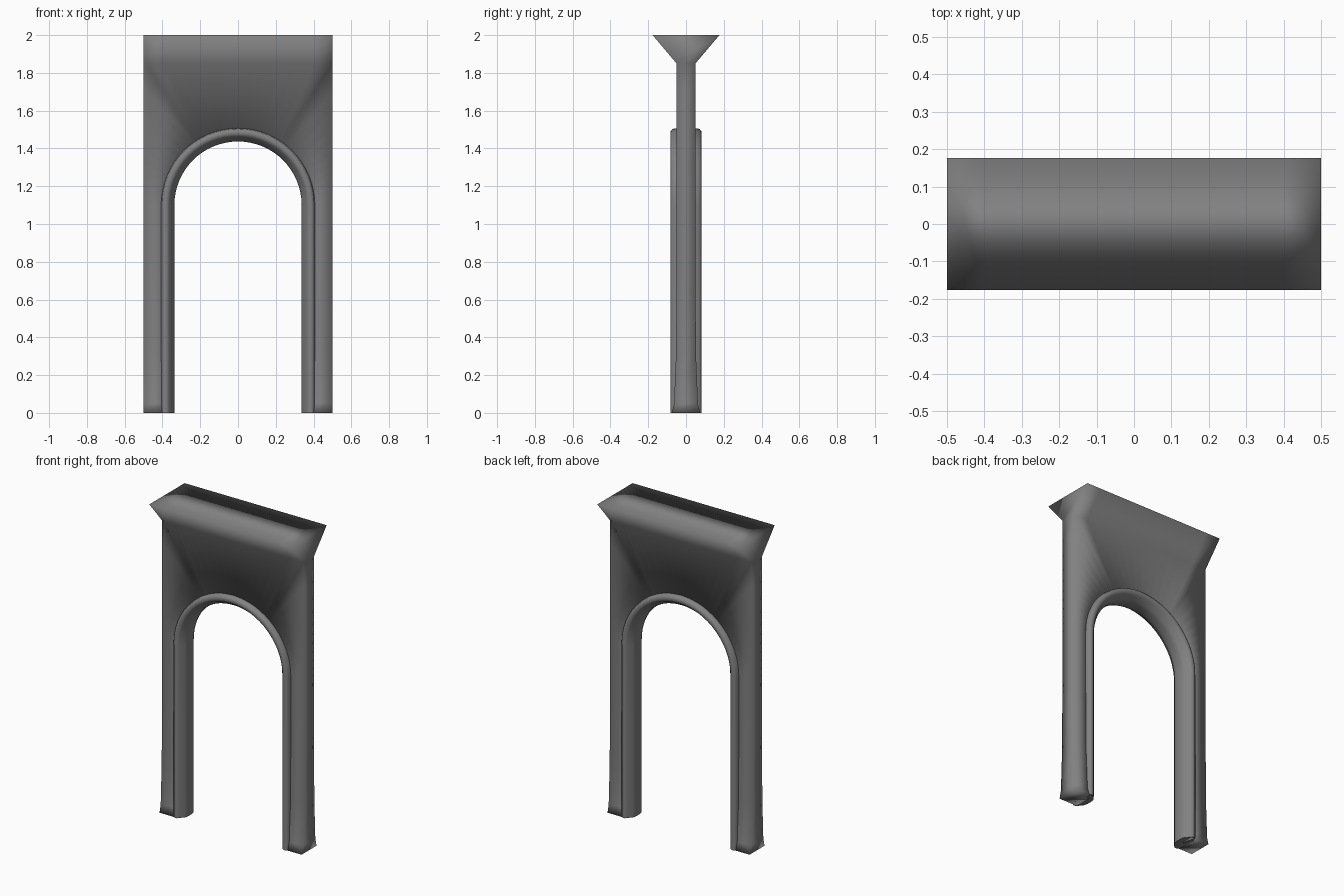
import bpy, bmesh
from math import sin, cos, pi

cube = bpy.data.objects.get("Cube")
if cube:
    bpy.data.objects.remove(cube, do_unlink=True)

stone = bpy.data.materials.new("grey stone")
stone.use_nodes = True
GREY = (0.22, 0.22, 0.22, 1)
stone.diffuse_color = GREY
stone.node_tree.nodes["Principled BSDF"].inputs["Base Color"].default_value = GREY

SPRING, SIDE, NECK, TOP = 1.1, 0.5, 1.85, 2.0
SEGMENTS = 32


def finish(bm, name):
    bmesh.ops.recalc_face_normals(bm, faces=bm.faces)
    mesh = bpy.data.meshes.new(name)
    bm.to_mesh(mesh)
    bm.free()
    mesh.materials.append(stone)
    obj = bpy.data.objects.new(name, mesh)
    bpy.context.collection.objects.link(obj)
    return obj


def skin(bm, rings):
    """Join consecutive closed rings of vertices with quads."""
    for a, b in zip(rings, rings[1:]):
        for i in range(len(a)):
            j = (i + 1) % len(a)
            bm.faces.new((a[i], a[j], b[j], b[i]))


def to_rectangle(angle):
    """Point where a ray from the arch centre meets the wall outline."""
    c, s = cos(angle), sin(angle)
    reach = min(SIDE / max(abs(c), 1e-6), (NECK - SPRING) / max(s, 1e-6))
    x, z = c * reach, SPRING + s * reach
    if abs(abs(x) - SIDE) < 0.01 and abs(z - NECK) < 0.01:
        x, z = (SIDE if x > 0 else -SIDE), NECK
    return x, z


# Wall with an arched opening, flared feet and flared cornice
INNER = 0.37
leg = [(0, 0.075), (0.05, 0.063), (0.3, 0.053), (0.7, 0.05)]
path = [((INNER, z), (SIDE, z), t) for z, t in leg]
for i in range(SEGMENTS + 1):
    a = pi * i / SEGMENTS
    path.append(((INNER * cos(a), SPRING + INNER * sin(a)), to_rectangle(a), 0.05))
path += [((-INNER, z), (-SIDE, z), t) for z, t in reversed(leg)]

bm = bmesh.new()
rings = []
for (xi, zi), (xo, zo), t in path:
    rings.append([bm.verts.new(p) for p in
                  ((xi, -t, zi), (xo, -t, zo), (xo, t, zo), (xi, t, zi))])
skin(bm, rings)
bm.faces.new(rings[0])
bm.faces.new(rings[-1])

# Cornice replaces the flat top of the wall
bm.normal_update()
flat_top = [f for f in bm.faces if all(abs(v.co.z - NECK) < 1e-4 for v in f.verts)]
raised = bmesh.ops.extrude_face_region(bm, geom=flat_top)["geom"]
for v in raised:
    if isinstance(v, bmesh.types.BMVert):
        v.co.z = TOP
        v.co.y = 0.177 if v.co.y > 0 else -0.177
inside = [f for f in flat_top if f.is_valid]
if inside:
    bmesh.ops.delete(bm, geom=inside, context="FACES")
wall = finish(bm, "arched_wall")
wall.data.shade_smooth()

# Moulded trim following the opening
half = [(0.408, 0.045), (0.403, 0.072), (0.392, 0.081), (0.376, 0.081),
        (0.364, 0.072), (0.358, 0.06), (0.343, 0.045), (0.337, 0.02)]
profile = [(r, -y) for r, y in half] + [(r, y) for r, y in reversed(half)]
bm = bmesh.new()
rings = [[bm.verts.new((r, y, 0)) for r, y in profile]]
for i in range(SEGMENTS + 1):
    a = pi * i / SEGMENTS
    rings.append([bm.verts.new((r * cos(a), y, SPRING + r * sin(a))) for r, y in profile])
rings.append([bm.verts.new((-r, y, 0)) for r, y in profile])
skin(bm, rings)
bm.faces.new(rings[0])
bm.faces.new(rings[-1])
trim = finish(bm, "arch_trim")
bpy.ops.object.select_all(action="DESELECT")
trim.select_set(True)
bpy.context.view_layer.objects.active = trim
bpy.ops.object.shade_smooth_by_angle(angle=pi / 4)
